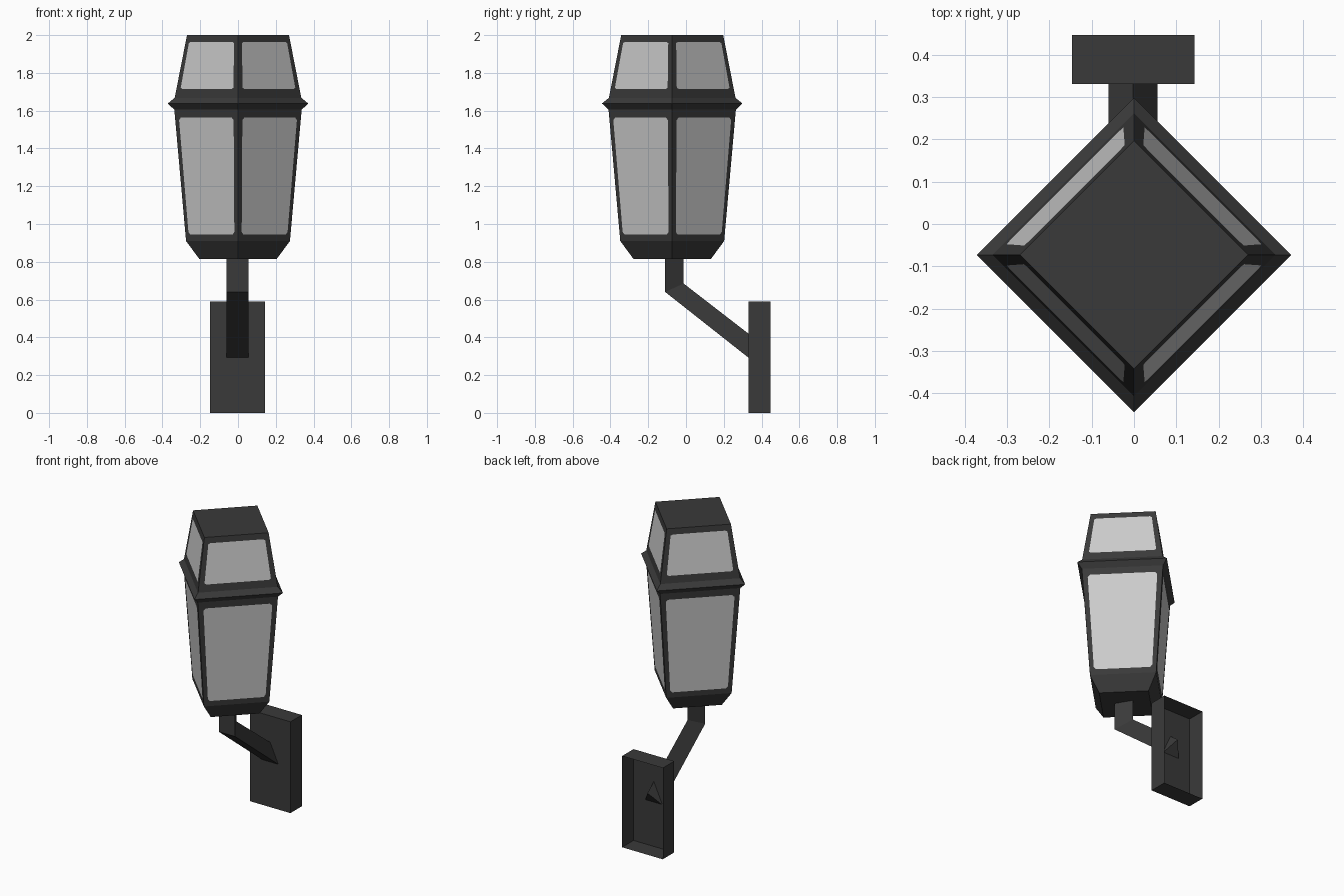
import bpy
import bmesh
from mathutils import Vector

cube = bpy.data.objects.get("Cube")
if cube:
    bpy.data.objects.remove(cube, do_unlink=True)


def material(name, color, roughness):
    m = bpy.data.materials.new(name)
    m.use_nodes = True
    m.diffuse_color = color
    shader = m.node_tree.nodes["Principled BSDF"]
    shader.inputs["Base Color"].default_value = color
    shader.inputs["Roughness"].default_value = roughness
    return m


METAL = material("dark_metal", (0.042, 0.042, 0.042, 1), 0.7)
GLASS = material("pale_glass", (0.6, 0.6, 0.6, 1), 0.5)


def finish(name, bm, mat, fix_normals=True):
    if fix_normals:
        bmesh.ops.recalc_face_normals(bm, faces=bm.faces)
    mesh = bpy.data.meshes.new(name)
    bm.to_mesh(mesh)
    bm.free()
    mesh.materials.append(mat)
    obj = bpy.data.objects.new(name, mesh)
    bpy.context.collection.objects.link(obj)
    return obj


def loft(name, rings, mat):
    """Skin a closed solid through a list of matching rings."""
    bm = bmesh.new()
    loops = [[bm.verts.new(p) for p in ring] for ring in rings]
    n = len(loops[0])
    for a, b in zip(loops, loops[1:]):
        for i in range(n):
            j = (i + 1) % n
            bm.faces.new((a[i], a[j], b[j], b[i]))
    bm.faces.new(loops[0])
    bm.faces.new(loops[-1])
    return finish(name, bm, mat)


# Lantern: diamond cross-section swept up a profile of (radius, height)
CENTRE_Y = -0.073
DIRECTIONS = [(1, 0), (0, 1), (-1, 0), (0, -1)]


def diamond(radius, z):
    return [Vector((x * radius, CENTRE_Y + y * radius, z)) for x, y in DIRECTIONS]


profile = [(0.205, 0.815), (0.275, 0.91), (0.337, 1.605),
           (0.372, 1.638), (0.335, 1.668), (0.27, 2.0)]
rings = [diamond(r, z) for r, z in profile]
loft("lantern_frame", rings, METAL)


# Glass panes: thin plates with clipped corners, one per side and tier
def panes(name, low, high, side, bottom, top):
    bm = bmesh.new()
    cu, cv = 0.03, 0.02
    u0, u1, v0, v1 = side, 1 - side, bottom, 1 - top
    outline = [(u0 + cu, v0), (u1 - cu, v0), (u1, v0 + cv), (u1, v1 - cv),
               (u1 - cu, v1), (u0 + cu, v1), (u0, v1 - cv), (u0, v0 + cv)]
    for i in range(4):
        j = (i + 1) % 4
        normal = (low[j] - low[i]).cross(high[i] - low[i]).normalized()
        verts = []
        for u, v in outline:
            p = low[i].lerp(low[j], u).lerp(high[i].lerp(high[j], u), v)
            verts.append(bm.verts.new(p + normal * 0.002))
        bm.faces.new(verts)
    finish(name, bm, GLASS, fix_normals=False)


panes("lower_panes", rings[1], rings[2], 0.065, 0.05, 0.06)
panes("upper_panes", rings[4], rings[5], 0.07, 0.14, 0.11)

# Bracket arm: triangular bar, flat underneath with a ridge on top
arm_path = [((-0.11, 0.82), (-0.013, 0.82)),
            ((-0.11, 0.64), (-0.013, 0.685)),
            ((0.335, 0.289), (0.396, 0.369))]
loft("bracket_arm",
     [[(-0.06, *base), (0.056, *base), (-0.002, *ridge)] for base, ridge in arm_path],
     METAL)

# Wall plate: hollow box, open towards the wall
bm = bmesh.new()
bmesh.ops.create_cube(bm, size=1)
for v in bm.verts:
    v.co = (v.co.x * 0.29 - 0.002, v.co.y * 0.116 + 0.389, v.co.z * 0.59 + 0.295)
back = [f for f in bm.faces if f.normal.y > 0.9]
bmesh.ops.delete(bm, geom=back, context="FACES_ONLY")
finish("wall_plate", bm, METAL, fix_normals=False)
